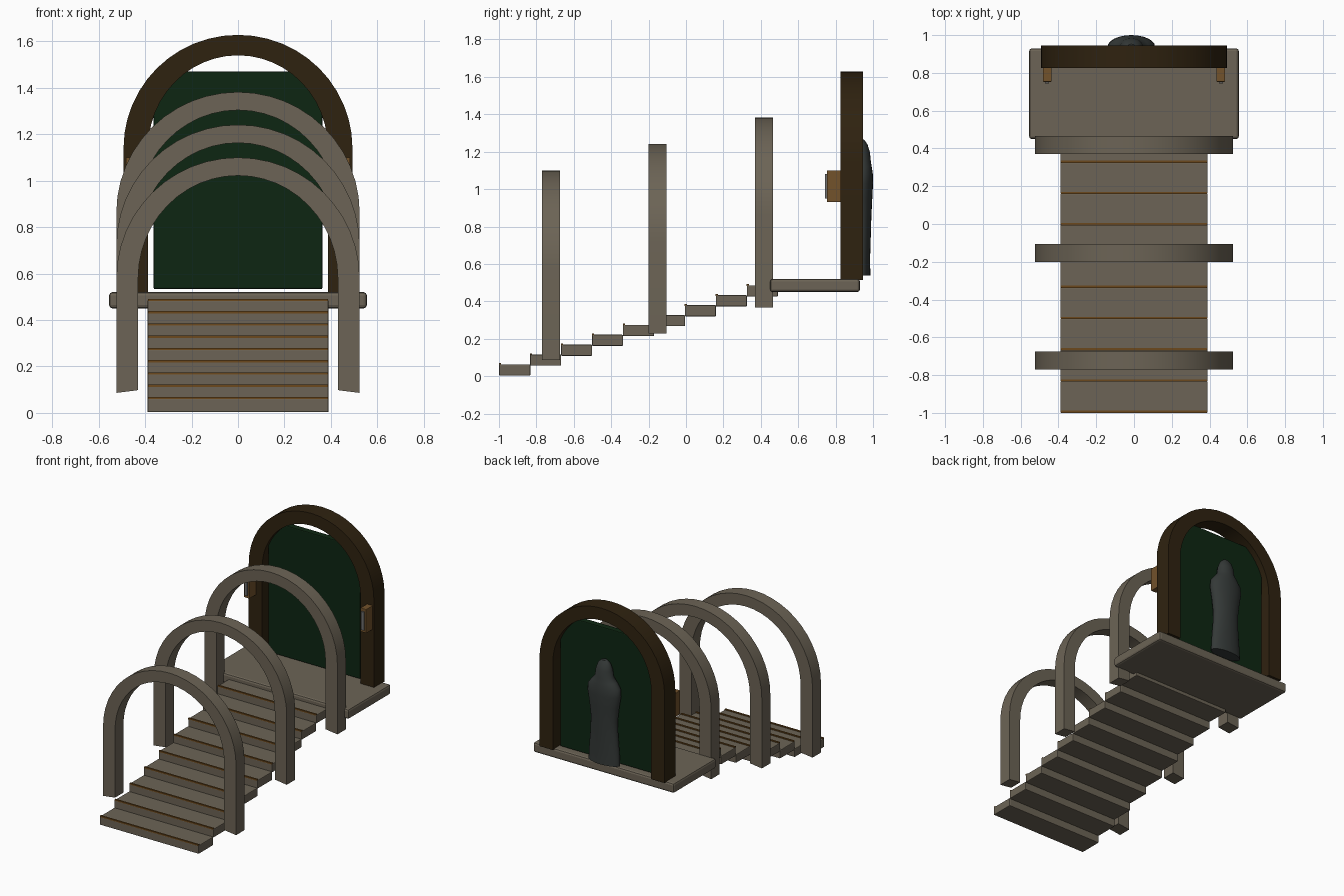
import bpy, bmesh, math

if "Cube" in bpy.data.objects:
    bpy.data.objects.remove(bpy.data.objects["Cube"])


def material(name, rgb):
    m = bpy.data.materials.new(name)
    m.diffuse_color = (*rgb, 1)
    m.use_nodes = True
    m.node_tree.nodes["Principled BSDF"].inputs["Base Color"].default_value = m.diffuse_color
    return m


STONE = material("stone", (0.150, 0.127, 0.092))
DARK_WOOD = material("dark wood", (0.028, 0.016, 0.005))
GREEN = material("door green", (0.004, 0.019, 0.006))
GREY = material("statue grey", (0.034, 0.040, 0.038))
BROWN = material("lamp brown", (0.170, 0.085, 0.024))
TRIM = material("step trim", (0.150, 0.066, 0.012))
PLATE = material("plate grey", (0.16, 0.16, 0.16))


def finish(name, bm, mat, smooth=None):
    bmesh.ops.recalc_face_normals(bm, faces=bm.faces)
    me = bpy.data.meshes.new(name)
    bm.to_mesh(me)
    bm.free()
    me.materials.append(mat)
    if smooth:
        me.shade_smooth()
        me.set_sharp_from_angle(angle=math.radians(smooth))
    ob = bpy.data.objects.new(name, me)
    bpy.context.collection.objects.link(ob)
    return ob


def box(name, x, y, z, mat, bevel=0):
    """Box from (min, max) pairs, with optional rounded edges."""
    bm = bmesh.new()
    bmesh.ops.create_cube(bm, size=1)
    for v in bm.verts:
        for i, (a, b) in enumerate((x, y, z)):
            v.co[i] = (a + b) / 2 + v.co[i] * (b - a)
    if bevel:
        bmesh.ops.bevel(bm, geom=bm.edges[:], offset=bevel, segments=2,
                        profile=0.5, affect='EDGES')
    return finish(name, bm, mat)


def arch(name, out_w, in_w, base, spring, out_h, in_h, y, mat, tilt=0, n=24):
    """Round-topped arch: inner and outer outlines bridged, then extruded in y."""
    def outline(w, h, foot):
        pts = [(w, foot)]
        pts += [(w * math.cos(math.pi * i / n), spring + h * math.sin(math.pi * i / n))
                for i in range(n + 1)]
        return pts + [(-w, foot)]
    bm = bmesh.new()
    outer = [bm.verts.new((px, y[0], pz)) for px, pz in outline(out_w, out_h, base)]
    inner = [bm.verts.new((px, y[0], pz)) for px, pz in outline(in_w, in_h, base + tilt)]
    faces = [bm.faces.new((outer[i], outer[i + 1], inner[i + 1], inner[i]))
             for i in range(len(outer) - 1)]
    ext = bmesh.ops.extrude_face_region(bm, geom=faces, use_keep_orig=True)
    for g in ext["geom"]:
        if isinstance(g, bmesh.types.BMVert):
            g.co.y = y[1]
    return finish(name, bm, mat, 35)


# Stairs with a thin wooden strip on each front edge
DEPTH, RISE = 0.1655, 0.0528
for i in range(9):
    y0, z0 = -1 + i * DEPTH, 0.003 + i * RISE
    top = z0 + 0.06
    box(f"step_{i + 1}", (-0.39, 0.39), (y0 + 0.001, y0 + DEPTH + 0.002), (z0, top), STONE, 0.005)
    box(f"step_trim_{i + 1}", (-0.387, 0.387), (y0, y0 + 0.012), (top - 0.004, top + 0.006), TRIM)

# Landing
box("landing", (-0.555, 0.555), (0.45, 0.93), (0.45, 0.52), STONE, 0.014)

# Three stone arches climbing with the stairs
for i in range(3):
    y0, z0 = -0.77 + i * 0.57, i * 0.141
    arch(f"stone_arch_{i + 1}", 0.524, 0.43, 0.086 + z0, 0.58 + z0, 0.52, 0.442,
         (y0, y0 + 0.095), STONE, 0.012)

# Door frame and door panel
arch("door_frame", 0.493, 0.387, 0.515, 1.14, 0.488, 0.40, (0.825, 0.945), DARK_WOOD)
box("door_panel", (-0.363, 0.363), (0.855, 0.90), (0.533, 1.47), GREEN, 0.006)

# Wall lamps on both sides of the frame
for side, s in (("left", -1), ("right", 1)):
    box(f"lamp_{side}", tuple(sorted((s * 0.437, s * 0.483))), (0.753, 0.828), (0.93, 1.10), BROWN, 0.003)
    box(f"lamp_plate_{side}", tuple(sorted((s * 0.449, s * 0.471))), (0.744, 0.754), (0.95, 1.08), PLATE)

# Draped statue on the back of the door: (height, half width, half depth)
PROFILE = [(0.537, 0.120, 0.048), (0.62, 0.116, 0.046), (0.75, 0.104, 0.050),
           (0.85, 0.100, 0.053), (0.95, 0.112, 0.058), (1.03, 0.126, 0.062),
           (1.08, 0.122, 0.061), (1.12, 0.092, 0.055), (1.15, 0.066, 0.050),
           (1.20, 0.060, 0.045), (1.24, 0.046, 0.032), (1.265, 0.022, 0.014)]
bm = bmesh.new()
N = 24
rings = []
for z, w, d in PROFILE:
    rings.append([bm.verts.new((-0.014 + w * math.cos(2 * math.pi * k / N),
                                0.938 + d * math.sin(2 * math.pi * k / N), z))
                  for k in range(N)])
for a, b in zip(rings, rings[1:]):
    for k in range(N):
        j = (k + 1) % N
        bm.faces.new((a[k], a[j], b[j], b[k]))
bm.faces.new(rings[0][::-1])
bm.faces.new(rings[-1])
finish("statue", bm, GREY, 50)
